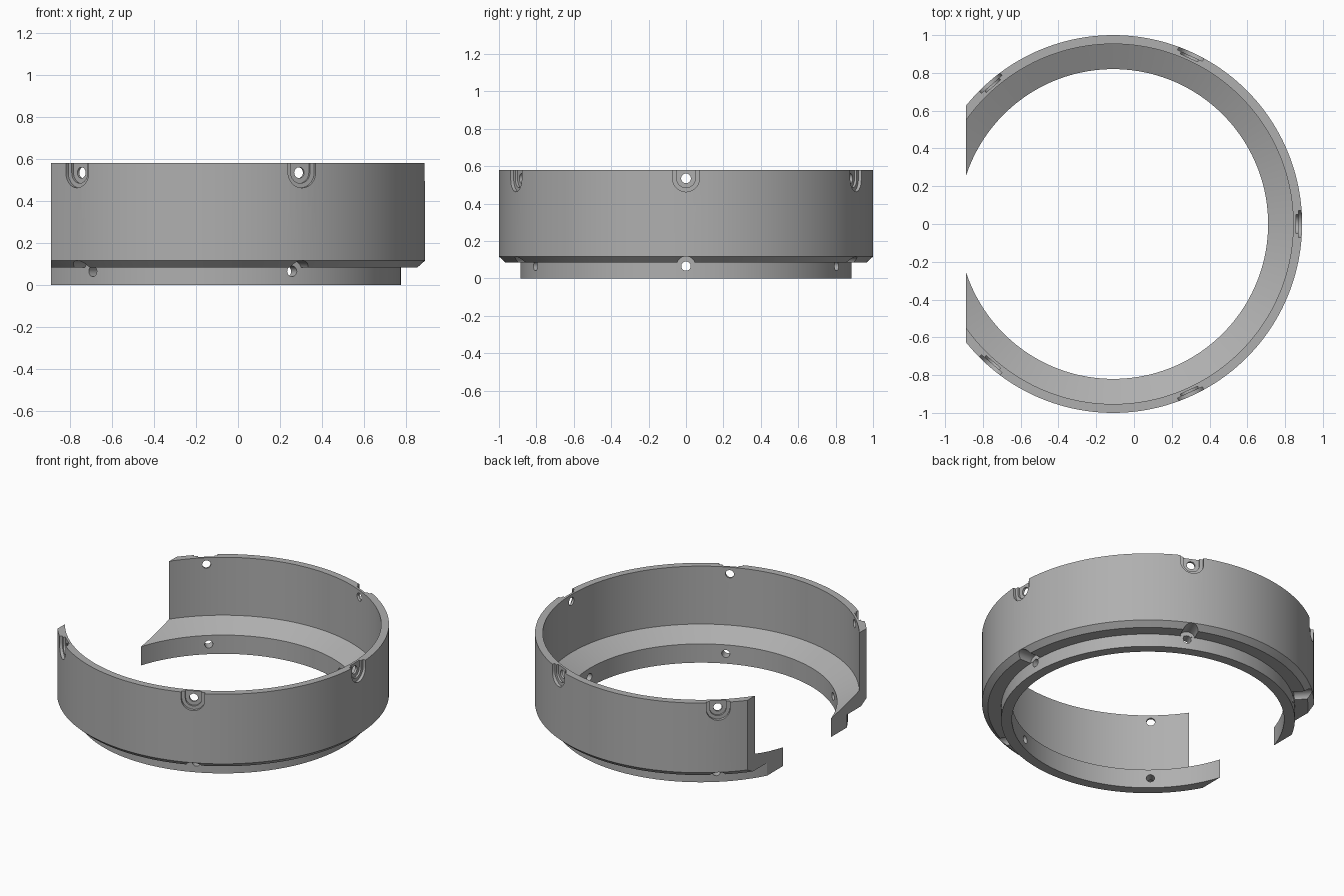
import bpy, bmesh, math
from mathutils import Matrix

if "Cube" in bpy.data.objects:
    bpy.data.objects.remove(bpy.data.objects["Cube"])

CX = -0.11          # ring axis
SEG = 192
STEP = math.radians(65.5)

grey = bpy.data.materials.new("dark_grey")
grey.diffuse_color = (0.43, 0.43, 0.43, 1)
grey.use_nodes = True
grey.node_tree.nodes["Principled BSDF"].inputs["Base Color"].default_value = grey.diffuse_color


def make_object(name, bm):
    bmesh.ops.recalc_face_normals(bm, faces=bm.faces[:])
    mesh = bpy.data.meshes.new(name)
    bm.to_mesh(mesh)
    bm.free()
    mesh.materials.append(grey)
    ob = bpy.data.objects.new(name, mesh)
    bpy.context.collection.objects.link(ob)
    return ob


def lathe(name, profile):
    """Revolve a closed (radius, z) profile around the ring axis."""
    bm = bmesh.new()
    rings = []
    for i in range(SEG):
        a = 2 * math.pi * i / SEG
        rings.append([bm.verts.new((CX + r * math.cos(a), r * math.sin(a), z)) for r, z in profile])
    n = len(profile)
    for i in range(SEG):
        p, q = rings[i], rings[(i + 1) % SEG]
        for j in range(n):
            k = (j + 1) % n
            bm.faces.new((p[j], q[j], q[k], p[k]))
    return make_object(name, bm)


def prism(name, outline, x0, x1, angle):
    """Extrude a (y, z) outline from radius x0 to x1, turned about the axis."""
    bm = bmesh.new()
    a = [bm.verts.new((x0, y, z)) for y, z in outline]
    b = [bm.verts.new((x1, y, z)) for y, z in outline]
    bm.faces.new(a)
    bm.faces.new(b)
    for i in range(len(a)):
        j = (i + 1) % len(a)
        bm.faces.new((a[i], a[j], b[j], b[i]))
    bm.transform(Matrix.Translation((CX, 0, 0)) @ Matrix.Rotation(angle, 4, 'Z'))
    return make_object(name, bm)


def circle(r, z, n=32):
    return [(r * math.cos(2 * math.pi * i / n), z + r * math.sin(2 * math.pi * i / n)) for i in range(n)]


def u_shape(r, z, top=0.7, n=20):
    arc = [(-r * math.cos(math.pi * i / n), z - r * math.sin(math.pi * i / n)) for i in range(n + 1)]
    return arc + [(r, top), (-r, top)]


def cut(target, cutter):
    mod = target.modifiers.new("cut", 'BOOLEAN')
    mod.operation = 'DIFFERENCE'
    mod.solver = 'EXACT'
    mod.object = cutter
    bpy.context.view_layer.objects.active = target
    bpy.ops.object.modifier_apply(modifier=mod.name)
    bpy.data.objects.remove(cutter)


# Ring body: thin upper wall, inner cone, stepped lower lip
ring = lathe("open_ring", [
    (0.82, 0), (0.885, 0), (0.885, 0.085), (0.965, 0.085), (1.0, 0.117),
    (1.0, 0.58), (0.953, 0.58), (0.953, 0.195), (0.82, 0.125)])

# Flat cut that opens the ring on the left
square = [(-2, -1), (2, -1), (2, 2), (-2, 2)]
cut(ring, prism("opening_cutter", square, -2.0, -0.89 - CX, 0))

# Stepped screw pockets, holes and notches around the ring
for i in range(-2, 3):
    a = i * STEP
    cut(ring, prism("wide_pocket_cutter", u_shape(0.072, 0.535), 0.98, 1.1, a))
    cut(ring, prism("deep_pocket_cutter", u_shape(0.05, 0.535), 0.967, 1.1, a))
    cut(ring, prism("top_hole_cutter", circle(0.026, 0.535), 0.9, 1.1, a))
    cut(ring, prism("notch_cutter", circle(0.05, 0.068), 0.886, 1.1, a))
    cut(ring, prism("bottom_hole_cutter", circle(0.025, 0.066), 0.7, 1.1, a))

# Smooth curved walls, keep edges crisp
bpy.ops.object.select_all(action='DESELECT')
ring.select_set(True)
bpy.context.view_layer.objects.active = ring
bpy.ops.object.shade_smooth_by_angle(angle=math.radians(20))
